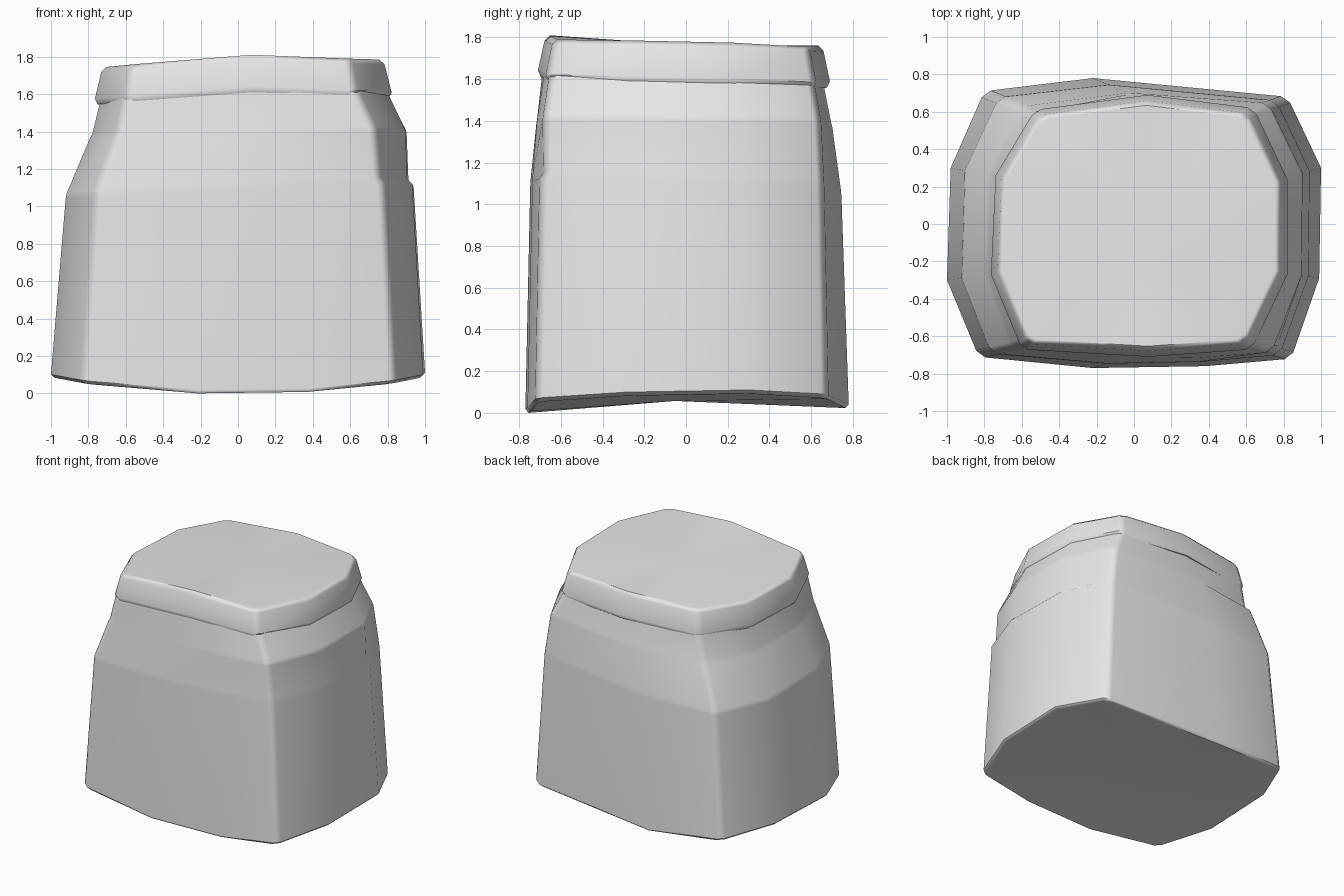
import bpy
import bmesh
from mathutils import Vector

cube = bpy.data.objects.get("Cube")
if cube:
    bpy.data.objects.remove(cube, do_unlink=True)

# One plain stone colour
stone = bpy.data.materials.new("light_grey_stone")
stone.use_nodes = True
stone.diffuse_color = (0.8, 0.8, 0.8, 1)
stone.node_tree.nodes["Principled BSDF"].inputs["Base Color"].default_value = (0.8, 0.8, 0.8, 1)


def chamfer(points, corners, width=0.035):
    """Cut the listed corners of an outline into two points each."""
    result = []
    for i, point in enumerate(points):
        if i not in corners:
            result.append(point)
            continue
        for neighbour in (points[i - 1], points[(i + 1) % len(points)]):
            result.append(point + (neighbour - point).normalized() * width)
    return result


def shrink(ring, factor, lift=0.0):
    """Scale a ring towards the vertical axis and lift it."""
    return [Vector((p.x * factor, p.y * factor, p.z + lift)) for p in ring]


def loft(name, rings):
    """Skin the rings from bottom to top and close both ends with fans."""
    bm = bmesh.new()
    loops = [[bm.verts.new(p) for p in ring] for ring in rings]
    count = len(loops[0])
    for lower, upper in zip(loops, loops[1:]):
        for i in range(count):
            j = (i + 1) % count
            bm.faces.new((lower[i], lower[j], upper[j], upper[i]))
    for loop in (loops[0], loops[-1]):
        middle = bm.verts.new(sum((v.co for v in loop), Vector()) / count)
        for i in range(count):
            bm.faces.new((loop[i], loop[(i + 1) % count], middle))
    bmesh.ops.recalc_face_normals(bm, faces=bm.faces)
    mesh = bpy.data.meshes.new(name)
    bm.to_mesh(mesh)
    bm.free()
    mesh.materials.append(stone)
    part = bpy.data.objects.new(name, mesh)
    bpy.context.collection.objects.link(part)

    # Soft corners with flat-looking panels
    bpy.ops.object.select_all(action="DESELECT")
    part.select_set(True)
    bpy.context.view_layer.objects.active = part
    bpy.ops.object.shade_smooth_by_angle(angle=0.75)
    normals = part.modifiers.new("panel_normals", "WEIGHTED_NORMAL")
    normals.keep_sharp = True
    return part


# Body outlines at the foot and at the neck, walked around from the side
foot_points = [(-1, -.3), (-.83, -.71), (-.22, -.77), (.38, -.76), (.84, -.72),
               (.99, -.29), (1, .3), (.82, .68), (-.22, .78), (-.8, .71), (-.98, .3)]
neck_points = [(-.73, -.27), (-.6, -.65), (.03, -.69), (.3, -.68), (.63, -.65),
               (.79, -.26), (.79, .24), (.62, .61), (.07, .66), (-.53, .6), (-.72, .25)]
body_corners = (1, 4, 7, 9)
foot = chamfer([Vector((x, y, 0)) for x, y in foot_points], body_corners)
neck = chamfer([Vector((x, y, 0)) for x, y in neck_points], body_corners)


def body_ring(taper, height, inset=lambda p: 0):
    """Blend foot into neck; taper, height and inset depend on the foot point."""
    ring = []
    for a, b in zip(foot, neck):
        p = a.lerp(b, taper(a)) * (1 - inset(a))
        p.z = height(a)
        ring.append(p)
    return ring


def foot_height(p):
    return max(0, 0.08 * p.x ** 2 - 0.004 + 0.015 * (p.y + 0.77))


def waist_height(p):
    return 1.07 + 0.04 * p.x - 0.03 * p.y


def shoulder_height(p):
    return 1.38 + 0.02 * p.x - 0.01 * p.y


def shoulder_taper(p):
    return 0.62 - 0.15 * p.x


# Stepped ledges: a long one round one side, a short one on a back corner
def side_ledge(p):
    return 0.025 if p.x > 0.7 and p.y < 0.6 else 0


def corner_ledge(p):
    return 0.035 if p.x < -0.7 and p.y > 0.6 else 0


base = body_ring(lambda p: 0, foot_height)
body = loft("stone_body", [
    shrink(base, 0.98),
    shrink(base, 1, 0.018),
    body_ring(lambda p: 0.29, waist_height),
    body_ring(lambda p: 0.31, lambda p: waist_height(p) + 0.03, side_ledge),
    body_ring(shoulder_taper, shoulder_height),
    body_ring(lambda p: shoulder_taper(p) + 0.05,
              lambda p: shoulder_height(p) + 0.025, corner_ledge),
    body_ring(lambda p: 1, lambda p: 1.6 + 0.02 * p.x - 0.03 * p.y),
])

# Cap slab: a tilted, slightly overhanging lid with softened rims
cap_points = [(-.765, -.27, 1.545), (-.6, -.67, 1.56), (.08, -.71, 1.61),
              (.63, -.67, 1.59), (.82, -.27, 1.585), (.82, .24, 1.575),
              (.64, .62, 1.555), (.07, .69, 1.56), (-.53, .61, 1.545), (-.74, .26, 1.54)]
rim = chamfer([Vector(p) for p in cap_points], (1, 3, 6, 8))
cap = loft("cap_slab", [
    shrink(rim, 0.9, 0.01),
    shrink(rim, 0.98),
    shrink(rim, 1, 0.03),
    shrink(rim, 0.955, 0.175),
    shrink(rim, 0.92, 0.2),
])
